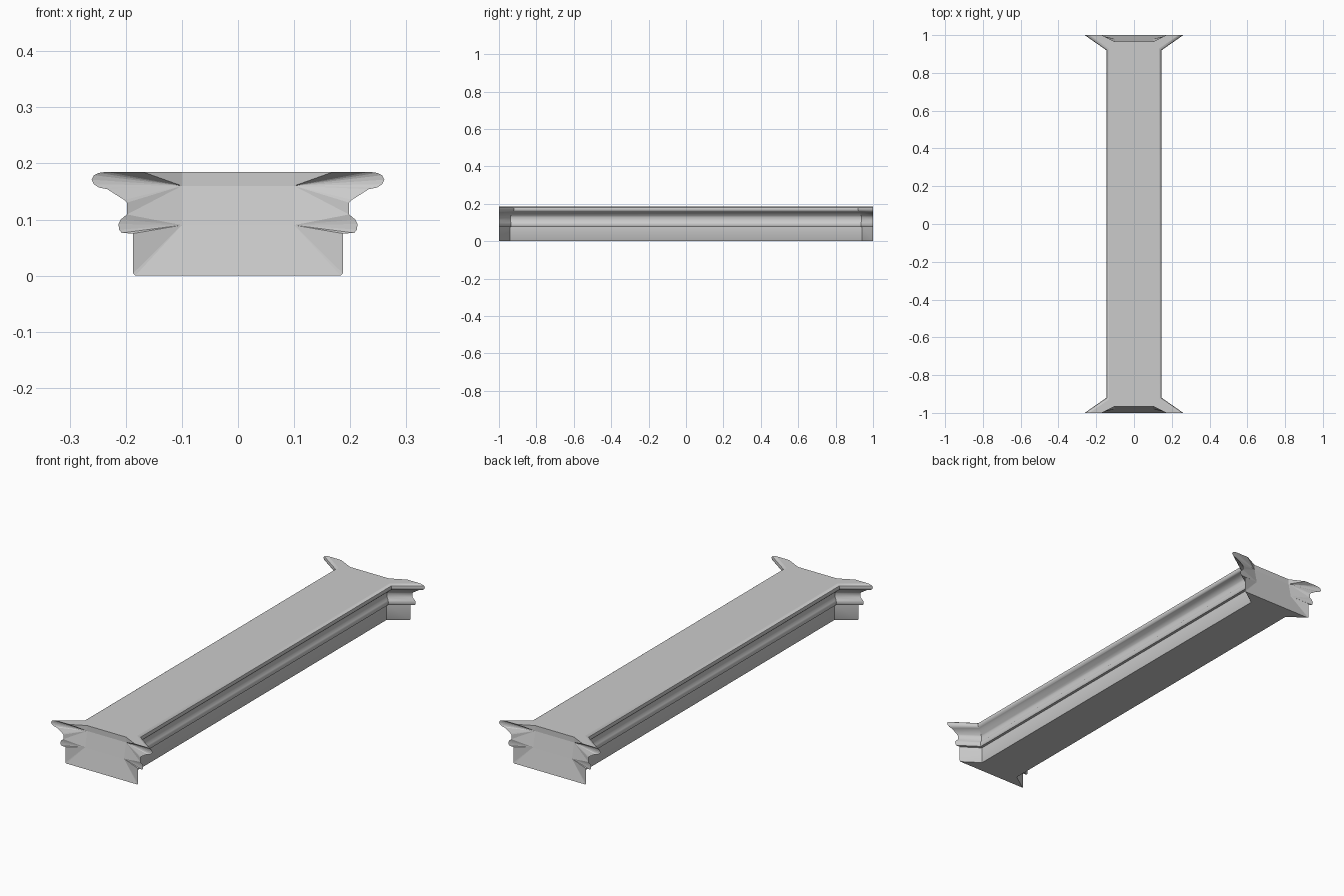
import bpy, bmesh, math

if "Cube" in bpy.data.objects:
    bpy.data.objects.remove(bpy.data.objects["Cube"])

# Half outline of the moulding at the end plane (x, z), bottom to top
PROFILE = [(.183, 0), (.187, .004), (.187, .075), (.207, .076), (.212, .082),
           (.213, .092), (.209, .1), (.198, .109), (.198, .13), (.203, .135),
           (.233, .154), (.248, .157), (.257, .163), (.261, .171),
           (.257, .179), (.248, .183), (.235, .185)]
TIP, WAIST, KINK = .261, .146, .92          # flare tip, shaft half width, mitre start
ANGLE = math.atan2(TIP - WAIST, 1 - KINK)   # flare direction from the long axis

# Recessed end panel points
LOW, HIGH, RIM = (.1, -.98, .09), (.1, -.965, .16), (.1, -.965, .185)
CORNER = (.17, -1, .185)

bm = bmesh.new()


def face(points, sx=1, sy=1, smooth=False):
    f = bm.faces.new([bm.verts.new((x * sx, y * sy, z)) for x, y, z in points])
    f.smooth = smooth


def end(p):
    return (p[0], -1, p[1])


def mitre(p):
    d = (TIP - p[0]) * math.cos(ANGLE)
    return (WAIST - d, -(KINK + d * math.tan(ANGLE / 2)), p[1])


def flip(p, sx, sy):
    return (p[0] * sx, p[1] * sy, p[2])


for sx in (1, -1):
    for a, b in zip(PROFILE, PROFILE[1:]):
        # Long moulding along the shaft
        face([mitre(a), mitre(b), flip(mitre(b), 1, -1), flip(mitre(a), 1, -1)],
             sx, 1, True)
        for sy in (1, -1):
            # Flared return of the moulding
            face([end(a), end(b), mitre(b), mitre(a)], sx, sy, True)
            # End cap facets around the recess
            hub = LOW if b[1] <= .11 else HIGH
            face([end(a), end(b), hub], sx, sy)
    for sy in (1, -1):
        face([end(PROFILE[7]), HIGH, LOW], sx, sy)
        face([end(PROFILE[-1]), CORNER, HIGH], sx, sy)
        face([CORNER, RIM, HIGH], sx, sy)

for sy in (1, -1):
    # Centre panel and upright band of each end
    for a, b in ((end(PROFILE[0]), LOW), (LOW, HIGH), (HIGH, RIM)):
        face([a, b, flip(b, -1, 1), flip(a, -1, 1)], 1, sy)

# Flat top and underside
top = [RIM, CORNER, end(PROFILE[-1]), mitre(PROFILE[-1])]
under = [end(PROFILE[0]), mitre(PROFILE[0])]
for half in (top, under):
    right = half + [flip(p, 1, -1) for p in reversed(half)]
    face(right + [flip(p, -1, 1) for p in reversed(right)])

bmesh.ops.remove_doubles(bm, verts=bm.verts, dist=1e-5)
bmesh.ops.recalc_face_normals(bm, faces=bm.faces)
for e in bm.edges:
    e.smooth = e.calc_face_angle(math.pi) < math.radians(35)

mesh = bpy.data.meshes.new("moulded_beam")
bm.to_mesh(mesh)
bm.free()
grey = bpy.data.materials.new("light grey")
grey.diffuse_color = (.6, .6, .6, 1)
grey.use_nodes = True
grey.node_tree.nodes["Principled BSDF"].inputs["Base Color"].default_value = grey.diffuse_color
mesh.materials.append(grey)
beam = bpy.data.objects.new("moulded_beam", mesh)
bpy.context.collection.objects.link(beam)
